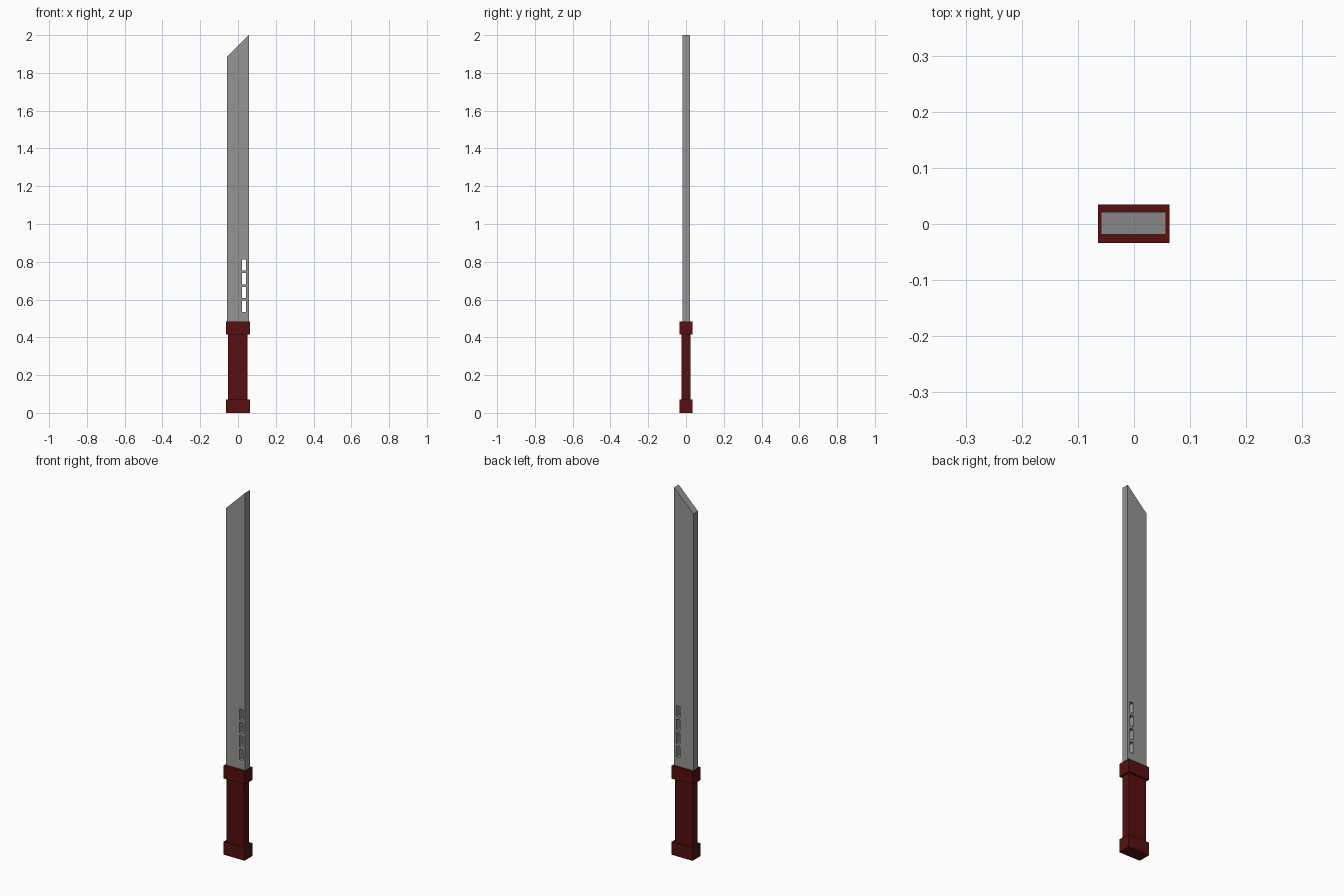
import bpy
import bmesh
from mathutils import Vector

cube = bpy.data.objects.get("Cube")
if cube:
    bpy.data.objects.remove(cube, do_unlink=True)


def material(name, rgb):
    mat = bpy.data.materials.new(name)
    mat.use_nodes = True
    mat.diffuse_color = (*rgb, 1)
    mat.node_tree.nodes["Principled BSDF"].inputs["Base Color"].default_value = (*rgb, 1)
    return mat


steel = material("steel grey", (0.30, 0.30, 0.295))
leather = material("dark red", (0.095, 0.005, 0.005))


def prism(name, profile, y0, y1, mat):
    """Extrude an x-z outline from y0 to y1."""
    bm = bmesh.new()
    face = bm.faces.new([bm.verts.new((x, y0, z)) for x, z in profile])
    ext = bmesh.ops.extrude_face_region(bm, geom=[face])
    verts = [v for v in ext["geom"] if isinstance(v, bmesh.types.BMVert)]
    bmesh.ops.translate(bm, verts=verts, vec=Vector((0, y1 - y0, 0)))
    bmesh.ops.recalc_face_normals(bm, faces=bm.faces)
    mesh = bpy.data.meshes.new(name)
    bm.to_mesh(mesh)
    bm.free()
    mesh.materials.append(mat)
    obj = bpy.data.objects.new(name, mesh)
    bpy.context.collection.objects.link(obj)
    return obj


def box(name, x0, x1, y0, y1, z0, z1, mat):
    return prism(name, [(x0, z0), (x1, z0), (x1, z1), (x0, z1)], y0, y1, mat)


# Handle: grip between two wider collars
box("pommel", -0.064, 0.063, -0.034, 0.035, 0, 0.07, leather)
box("grip", -0.054, 0.051, -0.023, 0.023, 0.06, 0.425, leather)
box("guard", -0.064, 0.063, -0.034, 0.035, 0.415, 0.485, leather)

# Blade with a slanted tip
blade = prism("blade", [(-0.059, 0.46), (0.057, 0.46), (0.057, 2.0), (-0.059, 1.886)],
              -0.019, 0.021, steel)

# Row of slots cut through the blade
for i in range(4):
    z = 0.535 + i * 0.073
    cutter = box("slot_cutter", 0.021, 0.043, -0.1, 0.1, z, z + 0.059, steel)
    cutter.hide_render = True
    mod = blade.modifiers.new("slot", 'BOOLEAN')
    mod.operation = 'DIFFERENCE'
    mod.solver = 'EXACT'
    mod.object = cutter
    bpy.context.view_layer.objects.active = blade
    bpy.ops.object.modifier_apply(modifier=mod.name)
    bpy.data.objects.remove(cutter, do_unlink=True)
